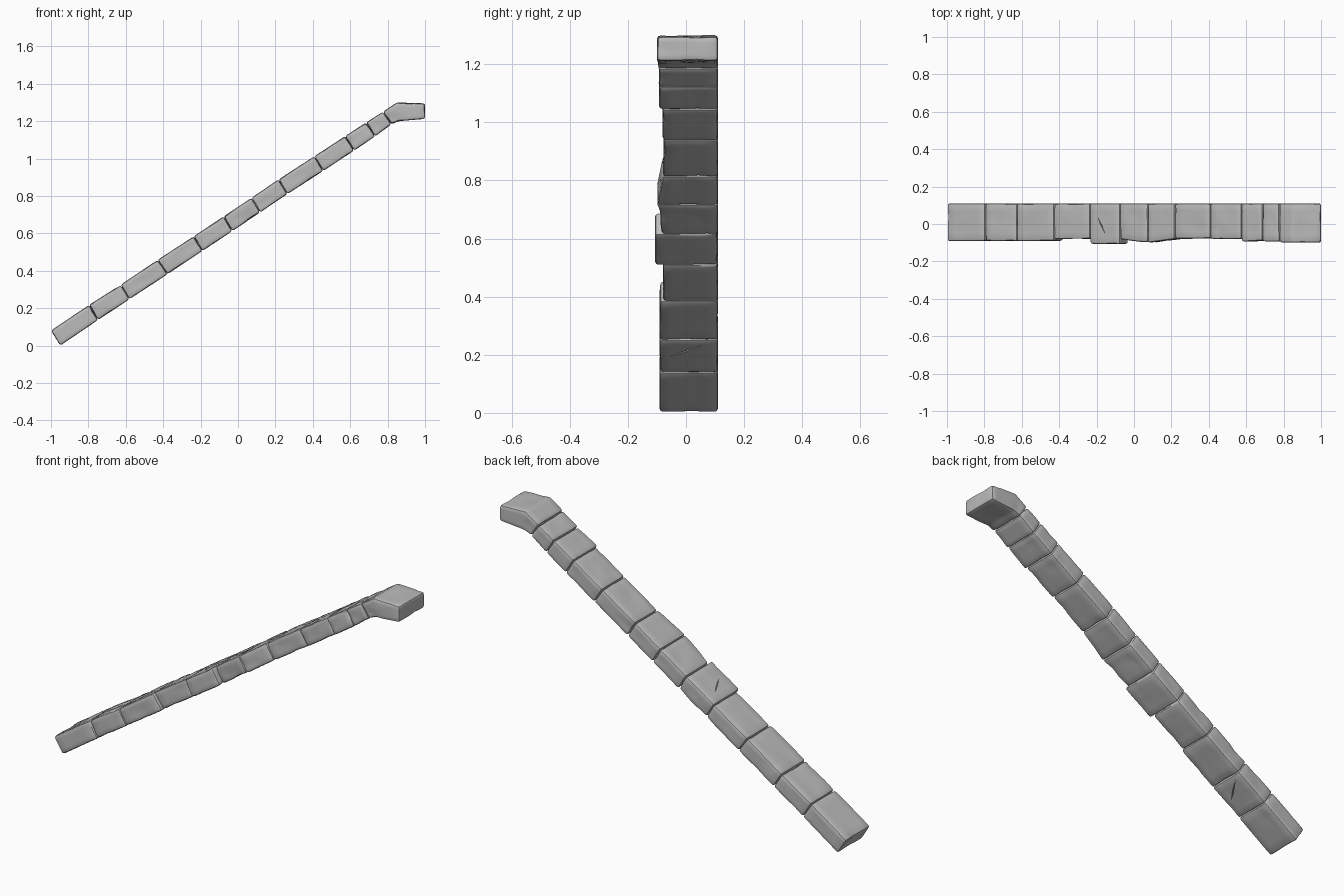
import bpy
import bmesh
from mathutils import Vector, noise

cube = bpy.data.objects.get("Cube")
if cube:
    bpy.data.objects.remove(cube, do_unlink=True)

stone = bpy.data.materials.new("grey_stone")
stone.use_nodes = True
GREY = (0.5, 0.5, 0.5, 1)
stone.diffuse_color = GREY
bsdf = stone.node_tree.nodes["Principled BSDF"]
bsdf.inputs["Base Color"].default_value = GREY
bsdf.inputs["Roughness"].default_value = 0.9

BACK = 0.11


def stone_block(name, columns, fronts, seed):
    """Loft (top, bottom) columns, round the edges and weather the faces."""
    bm = bmesh.new()
    rings = []
    for (top, bottom), front in zip(columns, fronts):
        rings.append([bm.verts.new((p[0], y, p[1])) for p, y in
                      ((top, front), (top, BACK), (bottom, BACK), (bottom, front))])
    for a, b in zip(rings, rings[1:]):
        for i in range(4):
            j = (i + 1) % 4
            bm.faces.new((a[i], a[j], b[j], b[i]))
    bm.faces.new(rings[0])
    bm.faces.new(rings[-1])
    bmesh.ops.recalc_face_normals(bm, faces=bm.faces)
    sharp = [e for e in bm.edges if e.calc_face_angle(0) > 0.2]
    bmesh.ops.bevel(bm, geom=sharp, offset=0.011, segments=2, profile=0.5,
                    affect='EDGES', clamp_overlap=True)
    long_edges = [e for e in bm.edges if e.calc_length() > 0.03]
    bmesh.ops.subdivide_edges(bm, edges=long_edges, cuts=5, use_grid_fill=True)
    bm.normal_update()
    # Shallow, uneven wear, always cut inwards
    offset = Vector((seed * 3.7, seed * 1.9, 0))
    moves = [(v, v.normal * -0.007 * max(0, noise.noise(v.co * 14 + offset)))
             for v in bm.verts]
    for v, move in moves:
        v.co += move
    mesh = bpy.data.meshes.new(name)
    bm.to_mesh(mesh)
    bm.free()
    mesh.materials.append(stone)
    obj = bpy.data.objects.new(name, mesh)
    bpy.context.collection.objects.link(obj)
    return obj


def crack(obj, start, end, normal):
    """Cut a narrow pointed groove into a stone's surface."""
    start, end, normal = Vector(start), Vector(end), Vector(normal).normalized()
    side = (end - start).cross(normal).normalized() * 0.003
    mid = (start + end) / 2
    rim = [start, mid + side, end, mid - side]
    bm = bmesh.new()
    for p in rim:
        bm.verts.new(p + normal * 0.02)
        bm.verts.new(p - normal * 0.012)
    bmesh.ops.convex_hull(bm, input=bm.verts)
    mesh = bpy.data.meshes.new("crack_cutter")
    bm.to_mesh(mesh)
    bm.free()
    mesh.materials.append(stone)
    cutter = bpy.data.objects.new("crack_cutter", mesh)
    cutter.hide_render = True
    bpy.context.collection.objects.link(cutter)
    mod = obj.modifiers.new("crack", 'BOOLEAN')
    mod.operation = 'DIFFERENCE'
    mod.solver = 'EXACT'
    mod.object = cutter
    bpy.context.view_layer.objects.active = obj
    bpy.ops.object.modifier_apply(modifier=mod.name)
    bpy.data.objects.remove(cutter, do_unlink=True)


# Joints between stones: top and bottom points, from the foot upwards
joints = [
    ((-1.0, 0.08), (-0.95, 0.0)),
    ((-0.797, 0.217), (-0.748, 0.137)),
    ((-0.627, 0.325), (-0.58, 0.248)),
    ((-0.43, 0.458), (-0.376, 0.382)),
    ((-0.237, 0.584), (-0.19, 0.506)),
    ((-0.077, 0.69), (-0.03, 0.612)),
    ((0.072, 0.79), (0.118, 0.712)),
    ((0.216, 0.888), (0.264, 0.81)),
    ((0.408, 1.012), (0.456, 0.934)),
    ((0.573, 1.12), (0.62, 1.042)),
    ((0.685, 1.193), (0.733, 1.118)),
    ((0.775, 1.25), (0.82, 1.183)),
]
# Front face depth at the lower and upper end of each stone
fronts = [(-.092, -.092), (-.09, -.092), (-.092, -.09), (-.08, -.08),
          (-.107, -.107), (-.083, -.1), (-.1, -.08), (-.08, -.076),
          (-.08, -.082), (-.094, -.09), (-.094, -.094)]

stones = []
for i, depth in enumerate(fronts):
    stones.append(stone_block(f"slope_stone_{i + 1}", joints[i:i + 2], depth, i))

# Level cap stone at the head of the slope
cap = stone_block("cap_stone",
                  [joints[-1], ((0.85, 1.3), (0.86, 1.2)), ((1.0, 1.295), (1.0, 1.212))],
                  [-0.1] * 3, 20)
stones.append(cap)

# Cracks on the upper side of one stone and the underside of another
crack(stones[4], (-0.195, 0.04, 0.611), (-0.155, -0.05, 0.638), (-0.55, 0, 0.83))
crack(stones[1], (-0.67, -0.06, 0.19), (-0.6, 0.06, 0.235), (0.55, 0, -0.83))

bpy.ops.object.select_all(action='DESELECT')
for obj in stones:
    obj.select_set(True)
bpy.context.view_layer.objects.active = cap
bpy.ops.object.shade_smooth_by_angle(angle=0.7)
